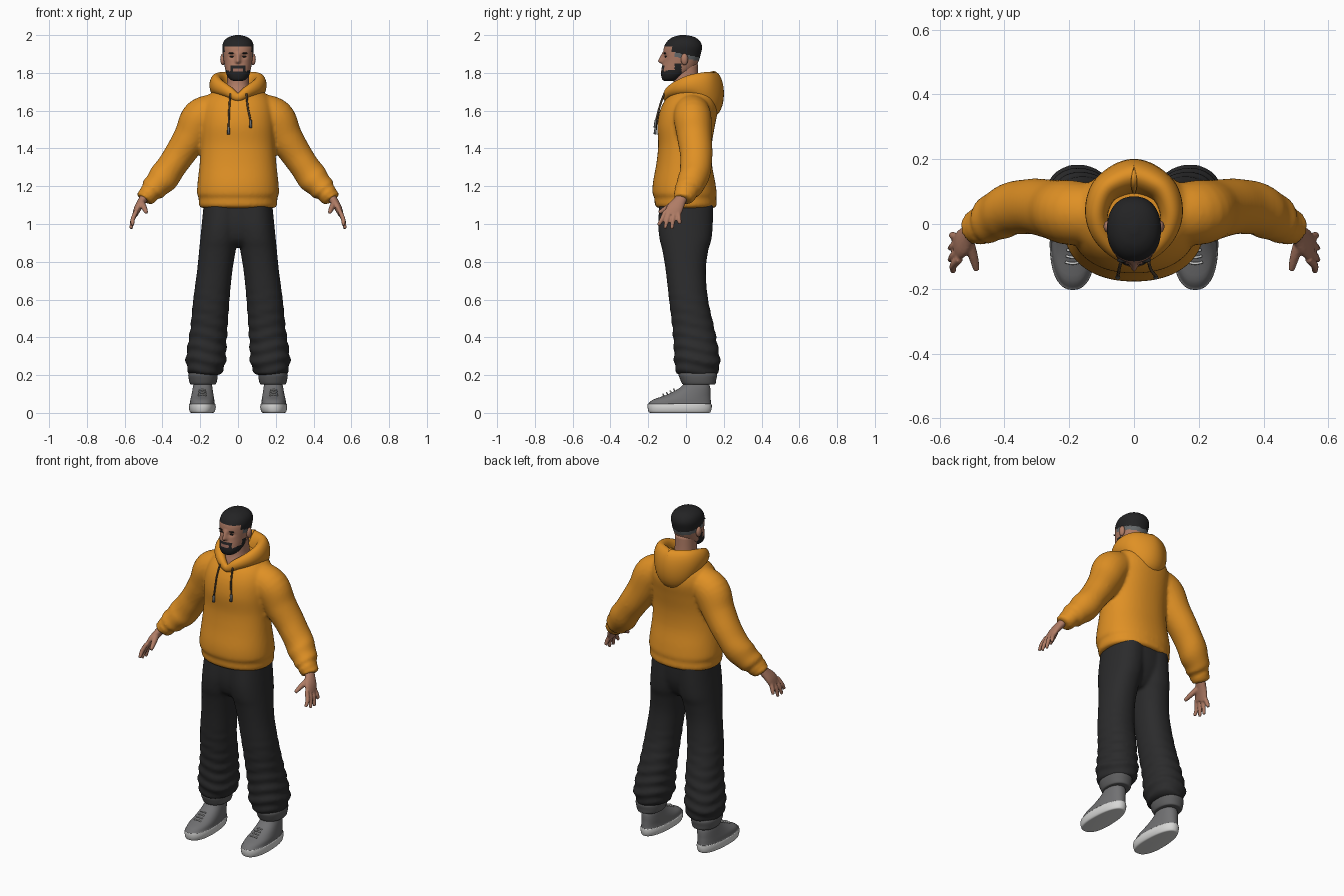
import bpy, bmesh, math
from mathutils import Vector

if "Cube" in bpy.data.objects:
    bpy.data.objects.remove(bpy.data.objects["Cube"])


def material(name, r, g, b):
    m = bpy.data.materials.new(name)
    m.diffuse_color = (r, g, b, 1)
    m.use_nodes = True
    m.node_tree.nodes["Principled BSDF"].inputs["Base Color"].default_value = m.diffuse_color
    return m


ORANGE = material("orange_fabric", 0.74, 0.28, 0.018)
BLACK = material("black_trouser", 0.024, 0.024, 0.025)
GREY = material("shoe_grey", 0.165, 0.165, 0.17)
CUFF = material("cuff_grey", 0.11, 0.11, 0.112)
WHITE = material("sole_white", 0.68, 0.68, 0.67)
SKIN = material("skin", 0.43, 0.2, 0.13)
HAIR = material("hair_black", 0.017, 0.017, 0.018)
FADE = material("short_hair_grey", 0.13, 0.14, 0.145)
LIPS = material("lips", 0.33, 0.15, 0.11)
CORD = material("cord_brown", 0.1, 0.065, 0.035)


def spline(rows, steps, closed=False):
    """Catmull-Rom interpolation of rows of numbers."""
    n, out = len(rows), []
    for i in range(n if closed else n - 1):
        k = [(i + d) % n if closed else min(max(i + d, 0), n - 1) for d in (-1, 0, 1, 2)]
        p = [rows[j] for j in k]
        for s in range(steps):
            t = s / steps
            out.append([0.5 * (2 * b + (c - a) * t + (2 * a - 5 * b + 4 * c - d) * t * t
                               + (3 * b - a - 3 * c + d) * t ** 3) for a, b, c, d in zip(*p)])
    if not closed:
        out.append(list(rows[-1]))
    return out


def stack(rows, n=32, steps=4, p=2.2, wrinkle=None):
    """Level rings; rows are z, x_min, x_max, y_front, y_back."""
    loops = []
    for z, x0, x1, y0, y1 in spline(rows, steps):
        loop = []
        for i in range(n):
            a = 2 * math.pi * i / n
            c, s = math.cos(a), math.sin(a)
            w = wrinkle(z, a) if wrinkle else 0
            u = math.copysign(abs(c) ** (2 / p), c) * ((x1 - x0) / 2 + w)
            v = math.copysign(abs(s) ** (2 / p), s) * ((y1 - y0) / 2 + w)
            loop.append(Vector(((x0 + x1) / 2 + u, (y0 + y1) / 2 + v, z)))
        loops.append(loop)
    return loops, False


def tube(rows, n=16, steps=4, ref=(0, 1, 0), closed=False, wrinkle=None):
    """Sweep along a path; rows are x, y, z, radius across, radius along ref."""
    pts, loops = spline(rows, steps, closed), []
    m = len(pts)
    for i, (x, y, z, ra, rb) in enumerate(pts):
        nxt = pts[(i + 1) % m] if closed else pts[min(i + 1, m - 1)]
        prv = pts[i - 1] if closed else pts[max(i - 1, 0)]
        t = (Vector(nxt[:3]) - Vector(prv[:3])).normalized()
        b = Vector(ref)
        b = (b - t * b.dot(t)).normalized()
        a = t.cross(b)
        loop = []
        for k in range(n):
            g = 2 * math.pi * k / n
            w = wrinkle(i / m, g) if wrinkle else 0
            loop.append(Vector((x, y, z)) + a * (ra + w) * math.cos(g) + b * (rb + w) * math.sin(g))
        loops.append(loop)
    return loops, closed


def ball(c, r, n=16):
    rows = []
    for i in range(n + 1):
        g = math.pi * (0.02 + 0.96 * i / n)
        s = math.sin(g)
        rows.append((c[2] - r[2] * math.cos(g), c[0] - r[0] * s, c[0] + r[0] * s,
                     c[1] - r[1] * s, c[1] + r[1] * s))
    return stack(rows, n, 1, 2)


def both(*parts):
    """The parts and their mirror images."""
    out = list(parts)
    for loops, closed in parts:
        out.append(([[Vector((-v.x, v.y, v.z)) for v in l] for l in loops], closed))
    return out


def make(name, parts, mats, rule=None, voxel=0, smooth=4):
    bm = bmesh.new()
    for loops, closed in parts:
        vs = [[bm.verts.new(v) for v in l] for l in loops]
        n = len(vs[0])
        for i in range(len(vs) if closed else len(vs) - 1):
            a, b = vs[i], vs[(i + 1) % len(vs)]
            for k in range(n):
                bm.faces.new((a[k], a[(k + 1) % n], b[(k + 1) % n], b[k]))
        if not closed:
            bm.faces.new(vs[0])
            bm.faces.new(vs[-1])
    bmesh.ops.recalc_face_normals(bm, faces=bm.faces)
    for f in bm.faces:
        f.smooth = True
        if rule:
            f.material_index = rule(f.calc_center_median())
    me = bpy.data.meshes.new(name)
    bm.to_mesh(me)
    bm.free()
    for m in mats:
        me.materials.append(m)
    ob = bpy.data.objects.new(name, me)
    bpy.context.collection.objects.link(ob)
    if voxel:
        r = ob.modifiers.new("blend", 'REMESH')
        r.mode, r.voxel_size, r.use_smooth_shade = 'VOXEL', voxel, True
        s = ob.modifiers.new("soften", 'SMOOTH')
        s.factor, s.iterations = 0.5, smooth
    return ob


# Hoodie: torso and sleeves blended together
torso = [(z, -w, w, f, b) for z, w, f, b in (
    (1.085, .195, -.15, .15), (1.10, .208, -.165, .163), (1.138, .208, -.167, .16),
    (1.16, .217, -.177, .163), (1.22, .214, -.175, .155), (1.32, .203, -.157, .137),
    (1.42, .196, -.147, .137), (1.52, .196, -.152, .153), (1.60, .192, -.138, .168),
    (1.66, .172, -.108, .162), (1.70, .135, -.068, .145), (1.73, .09, -.03, .11))]
sleeve = [(.11, .03, 1.61, .085, .09), (.195, .035, 1.56, .105, .10), (.25, .045, 1.46, .092, .092),
          (.325, .055, 1.345, .08, .085), (.395, .04, 1.245, .08, .08), (.445, .01, 1.19, .067, .07),
          (.468, -.002, 1.163, .052, .058), (.483, -.01, 1.148, .052, .056), (.497, -.017, 1.128, .043, .048)]
fold = lambda t, g: .004 * math.sin(t * 42 + 2 * math.sin(g)) * min(1, max(0, t * 3 - .9))
make("hoodie", [stack(torso, 48)] + both(tube(sleeve, 24, 5, wrinkle=fold)), [ORANGE], voxel=.01)

# Hood folded down around the neck
side = [(.05, -.085, 1.70, .025, .03), (.10, -.03, 1.725, .03, .042), (.115, .04, 1.735, .036, .06),
        (.085, .11, 1.72, .045, .09)]
ring = [(0, -.105, 1.672, .018, .022)] + side + [(0, .145, 1.69, .056, .12)]
ring += [(-x, *rest) for x, *rest in reversed(side)]
make("hood", [tube(ring, 24, 8, (0, 0, 1), True)], [ORANGE])

# Drawstrings with tips
for name, x0, x1, z1 in (("left", -.04, -.05, 1.51), ("right", .045, .067, 1.545)):
    make(name + "_drawstring", [tube([(x0, -.115, 1.69, .005, .005), (x0 * 1.15, -.14, 1.62, .005, .005),
                                      (x1, -.16, z1, .005, .005)], 8)], [CORD])
    make(name + "_drawstring_tip", [tube([(x1, -.16, z1 + .005, .006, .006), (x1, -.164, z1 - .035, .008, .008)], 8, 1)],
         [FADE])

# Trousers: hips and baggy legs blended together
leg = [(1.12, -.02, .18, -.14, .145), (1.0, -.012, .192, -.147, .142), (.92, 0, .20, -.14, .135),
       (.86, .012, .206, -.125, .118), (.75, .03, .217, -.107, .105), (.6, .045, .237, -.09, .117),
       (.45, .055, .252, -.072, .15), (.36, .062, .266, -.065, .167), (.27, .065, .276, -.062, .18),
       (.215, .085, .262, -.05, .168), (.2, .11, .25, -.03, .15)]
hips = [(1.12, -.18, .18, -.135, .145), (1.0, -.185, .185, -.138, .135), (.92, -.15, .15, -.12, .105),
        (.88, -.06, .06, -.08, .07)]
crumple = lambda z, g: .006 * math.sin(z * 95 + 1.5 * math.sin(g * 2)) * max(0, min(1, (.7 - z) * 2.5))
make("trousers", [stack(hips, 40)] + both(stack(leg, 40, 6, wrinkle=crumple)), [BLACK], voxel=.01)

# Ribbed trouser cuffs
cuff = [(.15, .13, .24, 0, .14), (.152, .118, .252, -.018, .155), (.175, .11, .26, -.03, .16),
        (.205, .108, .263, -.04, .165), (.222, .12, .25, -.03, .15)]
make("trouser_cuffs", both(stack(cuff)), [CUFF])
make("ankles", both(stack([(.1, .145, .225, .02, .11), (.2, .145, .225, .02, .11)])), [SKIN])

# Shoes with pale soles
shoe = [(0, .13, .25, -.185, .12), (.004, .12, .26, -.197, .13), (.025, .112, .266, -.203, .136),
        (.046, .114, .264, -.203, .136), (.05, .118, .26, -.198, .132), (.07, .12, .258, -.175, .131),
        (.09, .122, .254, -.118, .13), (.112, .125, .25, -.068, .13), (.135, .128, .246, -.03, .128),
        (.155, .132, .24, -.01, .12), (.163, .14, .23, .005, .105)]
parts = stack(shoe, 40, 3, 2.3)
for loop in parts[0]:
    for v in loop:  # narrower heel
        v.x = .189 + (v.x - .189) * (.9 - .5 * v.y)
make("shoes", both(parts), [GREY, WHITE], lambda c: int(c.z < .047))
laces = []
for i in range(4):
    y = -.118 + i * .019
    z = .093 + i * .009
    laces.append(tube([(.167 + i * .002, y, z, .004, .004), (.189, y - .004, z + .005, .004, .004),
                       (.211 - i * .002, y, z, .004, .004)], 8))
make("laces", both(*laces), [WHITE])

# Hands: palm, four fingers and thumb blended together
palm = tube([(.475, -.005, 1.175, .026, .03), (.503, -.028, 1.13, .023, .032), (.53, -.058, 1.085, .02, .044),
             (.545, -.075, 1.048, .014, .042)])
hand = [palm]
for y0, y1, x1, z1 in ((-.108, -.147, .558, .993), (-.085, -.112, .567, .976),
                       (-.062, -.075, .567, .974), (-.041, -.033, .562, 1.0)):
    hand.append(tube([(.538, y0, 1.07, .012, .012), (.557, (y0 + y1) / 2, 1.025, .0125, .0125),
                      (x1, y1, z1, .009, .009)], 10))
hand.append(tube([(.512, -.05, 1.115, .017, .02), (.496, -.1, 1.085, .015, .016), (.485, -.143, 1.06, .01, .01)], 10))
make("hands", both(*hand), [SKIN], voxel=.005, smooth=3)

# Neck
make("neck", [stack([(1.66, -.085, .085, -.088, .09), (1.70, -.07, .07, -.078, .085),
                     (1.75, -.058, .058, -.065, .068), (1.85, -.058, .058, -.07, .062)])], [SKIN])

# Head with hair, fade and beard coloured by region
skull = [(z, -w, w, f, b) for z, w, f, b in (
    (1.756, .018, -.11, -.07), (1.765, .042, -.125, -.04), (1.79, .06, -.132, .0), (1.82, .068, -.13, .045),
    (1.86, .075, -.122, .066), (1.90, .08, -.121, .078), (1.94, .083, -.115, .085), (1.97, .073, -.097, .072),
    (1.99, .048, -.068, .044), (2.0, .012, -.03, .0))]
head = stack(skull, 88, 8)
for loop in head[0]:
    for v in loop:
        if v.y < -.07:
            ramp = max(0, min(1, (1.915 - v.z) / .05)) * max(0, min(1, (v.z - 1.846) / .012))
            socket = math.exp(-((abs(v.x) - .032) / .017) ** 2 - ((v.z - 1.887) / .012) ** 2)
            v.y += .009 * socket - .026 * ramp * math.exp(-(v.x / .012) ** 2)


def head_region(c):
    x, y, z = abs(c.x), c.y, c.z
    line = 1.94 if y < -.075 else 1.905 - .2 * (y + .04)
    if z > line:
        return 1
    if y > -.06 and z > line - .022:
        return 2
    if y < -.02 and z < 1.808 or -.06 < y < -.025 and z < 1.85:
        return 1
    if y < -.025 and z < 1.805 + .4 * max(0, x - .035):
        return 1
    if y < -.08 and (x < .036 and 1.825 < z < 1.837 or .026 < x < .04 and z < 1.837):
        return 1
    return 3 if x < .026 and y < -.08 and z < 1.825 else 0


make("head", [head], [SKIN, HAIR, FADE, LIPS], head_region)
make("ears", both(ball((.08, -.008, 1.872), (.014, .019, .031))), [SKIN])
make("eyes", both(ball((.032, -.107, 1.886), (.012, .006, .0045))), [HAIR])
make("eyebrows", both(ball((.034, -.112, 1.904), (.019, .007, .0035))), [HAIR])
